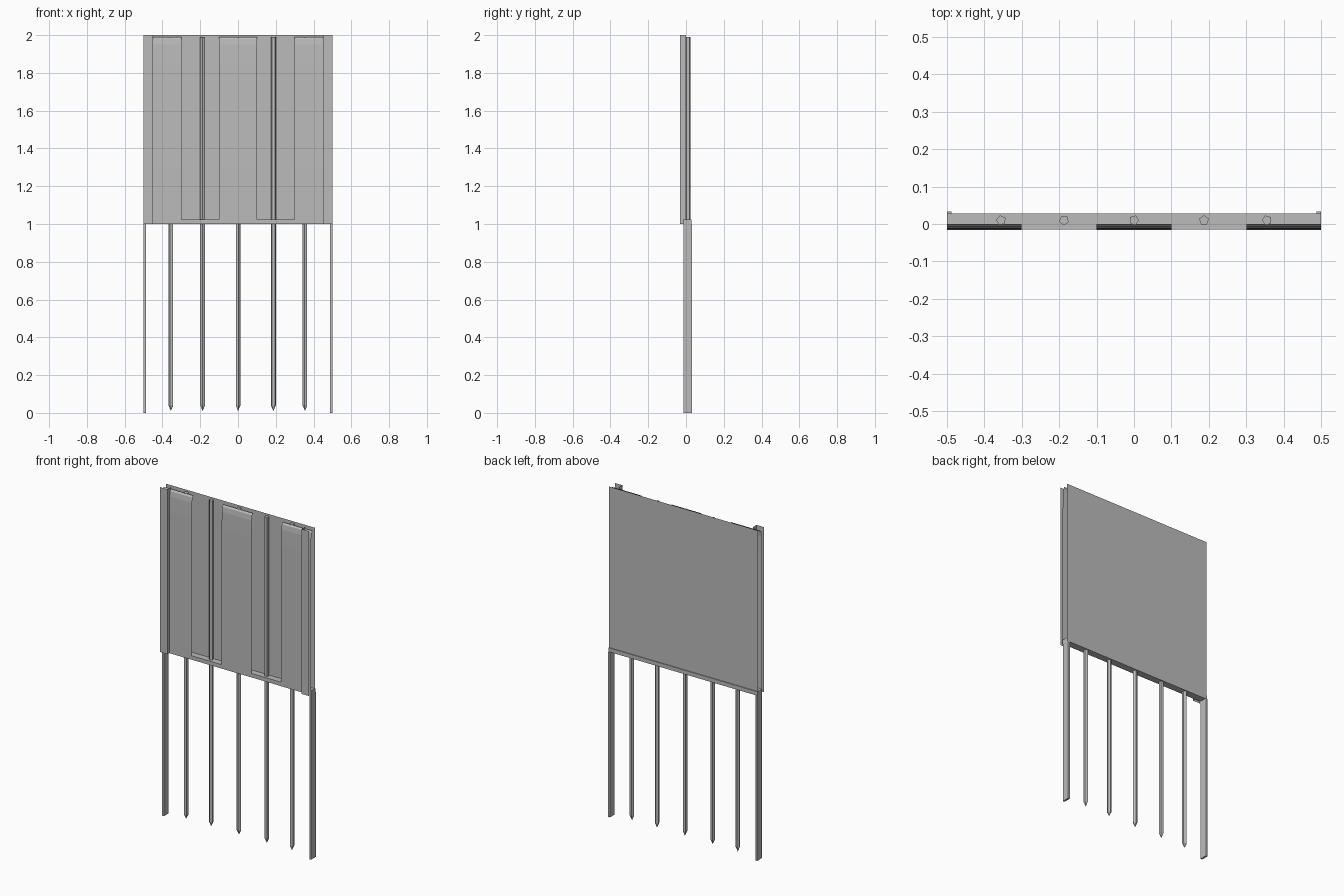
import bpy, math

old = bpy.data.objects.get("Cube")
if old:
    bpy.data.objects.remove(old, do_unlink=True)

# One plain grey for every part
grey = bpy.data.materials.new("plain_grey")
grey.use_nodes = True
colour = (0.5, 0.5, 0.5, 1)
grey.diffuse_color = colour
grey.node_tree.nodes["Principled BSDF"].inputs["Base Color"].default_value = colour


def make(name, verts, faces):
    mesh = bpy.data.meshes.new(name)
    mesh.from_pydata(verts, [], faces)
    mesh.update()
    mesh.materials.append(grey)
    obj = bpy.data.objects.new(name, mesh)
    bpy.context.collection.objects.link(obj)
    return obj


def box(name, x0, x1, y0, y1, z0, z1):
    verts = [(x, y, z) for z in (z0, z1) for x, y in
             ((x0, y0), (x1, y0), (x1, y1), (x0, y1))]
    sides = [(i, (i + 1) % 4, (i + 1) % 4 + 4, i + 4) for i in range(4)]
    return make(name, verts, [(3, 2, 1, 0), (4, 5, 6, 7)] + sides)


def sheet(name, x0, x1, profile):
    """Thin sheet: a (y, z) profile swept along x."""
    verts = [(x, y, z) for y, z in profile for x in (x0, x1)]
    faces = [(2 * i, 2 * i + 1, 2 * i + 3, 2 * i + 2)
             for i in range(len(profile) - 1)]
    return make(name, verts, faces)


def stake(name, x, y, radius, turn):
    """Five-sided rod with a sharpened foot."""
    ring = [(x + radius * math.cos(turn + math.tau * i / 5),
             y + radius * math.sin(turn + math.tau * i / 5)) for i in range(5)]
    verts = [(a, b, z) for z in (0.04, 1.99) for a, b in ring] + [(x, y, 0.01)]
    faces = [tuple(range(5, 10))]
    for i in range(5):
        j = (i + 1) % 5
        faces += [(i, j, j + 5, i + 5), (j, i, 10)]
    return make(name, verts, faces)


# Back sheet and the bottom rail
sheet("back_sheet", -0.5, 0.5, [(0.023, 1.0), (0.023, 2.0)])
box("bottom_rail", -0.5, 0.5, -0.015, 0.028, 1.0, 1.024)

# Front panels, leaning forward from a rounded top
drape = [(-0.0155, 1.0), (-0.0155, 1.3), (-0.014, 1.85), (-0.012, 1.95),
         (-0.008, 1.98), (0.0, 1.99)]
for name, x0, x1 in (("right_panel", -0.5, -0.3), ("middle_panel", -0.1, 0.1),
                     ("left_panel", 0.3, 0.5)):
    sheet(name, x0, x1, drape)

# Stakes through the wall into the ground
for i, x in enumerate((-0.355, -0.187, 0, 0.187, 0.355)):
    stake(f"stake_{i + 1}", x, 0.01, 0.0135, 0.5 + i * 0.35)

# End posts and angled edge strips
for side, s in (("left", 1), ("right", -1)):
    box(f"{side}_post", min(s * 0.488, s * 0.5), max(s * 0.488, s * 0.5),
        -0.013, 0.033, 0.0, 1.0)
    outline = [(s * 0.5, -0.033), (s * 0.45, -0.033), (s * 0.45, 0.0)]
    verts = [(x, y, z) for x, y in outline for z in (1.0, 2.0)]
    make(f"{side}_edge_strip", verts, [(0, 1, 3, 2), (2, 3, 5, 4)])
